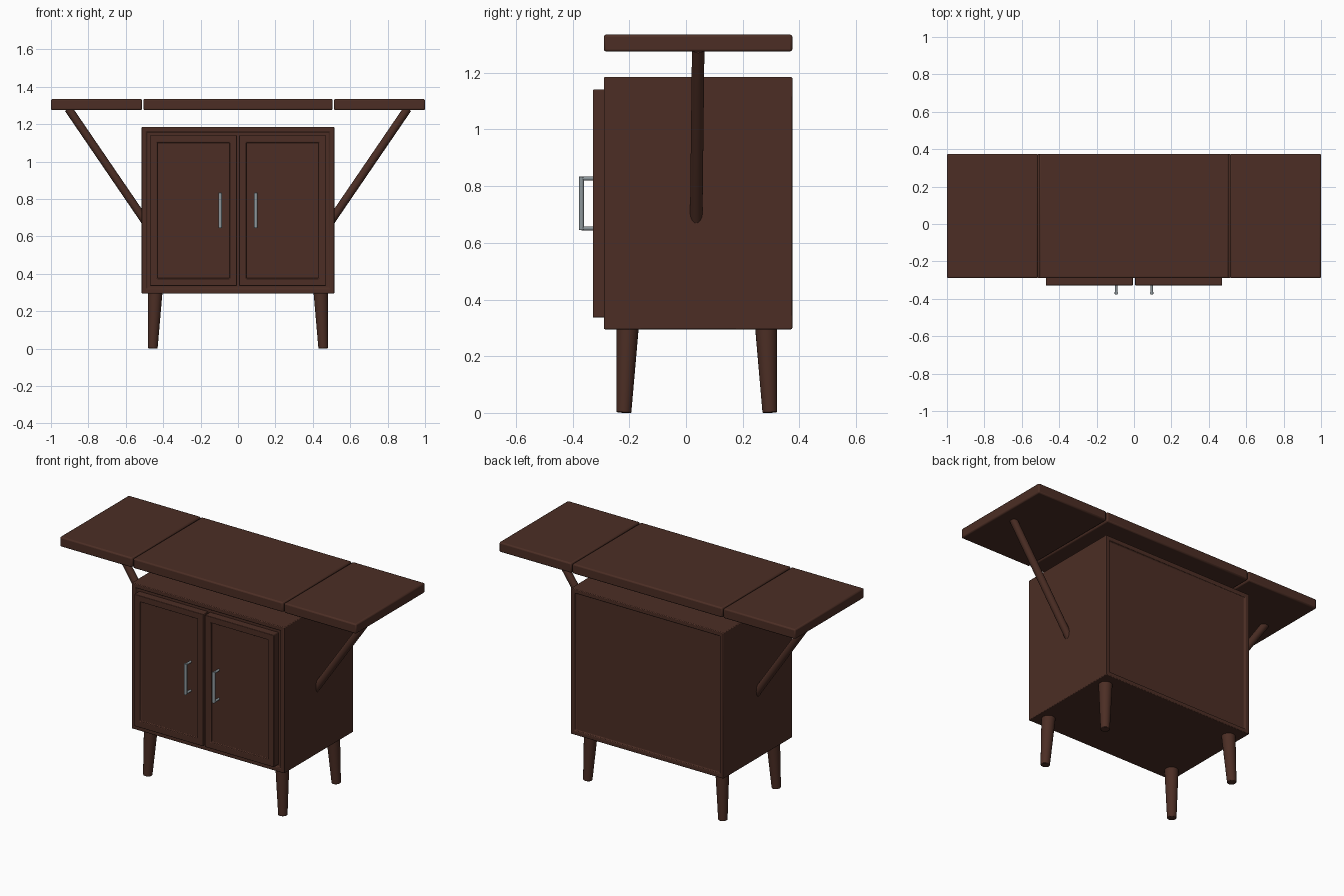
import bpy, bmesh
from mathutils import Vector

cube = bpy.data.objects.get("Cube")
if cube:
    bpy.data.objects.remove(cube, do_unlink=True)


def material(name, rgb, metallic=0.0):
    m = bpy.data.materials.new(name)
    m.use_nodes = True
    m.diffuse_color = (*rgb, 1)
    node = next(n for n in m.node_tree.nodes if n.type == "BSDF_PRINCIPLED")
    node.inputs["Base Color"].default_value = (*rgb, 1)
    node.inputs["Metallic"].default_value = metallic
    return m


wood = material("dark_brown_wood", (0.072, 0.027, 0.018))
steel = material("grey_steel", (0.27, 0.31, 0.33))


def finish(name, bm, mat, bevel=0.0):
    mesh = bpy.data.meshes.new(name)
    bmesh.ops.recalc_face_normals(bm, faces=bm.faces)
    bm.to_mesh(mesh)
    bm.free()
    mesh.materials.append(mat)
    obj = bpy.data.objects.new(name, mesh)
    bpy.context.collection.objects.link(obj)
    if bevel:
        mod = obj.modifiers.new("soft_edges", "BEVEL")
        mod.width, mod.segments = bevel, 2
    bpy.ops.object.select_all(action="DESELECT")
    obj.select_set(True)
    bpy.context.view_layer.objects.active = obj
    bpy.ops.object.shade_smooth_by_angle()
    return obj


def box(name, lo, hi, mat, bevel=0.0, recess=None):
    """Box between two corners; recess = (face directions along y, border, depth)."""
    lo, hi = Vector(lo), Vector(hi)
    bm = bmesh.new()
    bmesh.ops.create_cube(bm, size=1)
    for v in bm.verts:
        v.co = (lo + hi) / 2 + v.co * (hi - lo)
    if recess:
        sides, border, depth = recess
        bm.normal_update()
        for s in sides:
            face = max(bm.faces, key=lambda f: f.normal.y * s * f.calc_area())
            bmesh.ops.inset_region(bm, faces=[face], thickness=border)
            bmesh.ops.inset_region(bm, faces=[face], thickness=0.003, depth=-depth)
    return finish(name, bm, mat, bevel)


def rod(name, start, end, r1, r2, mat, bevel=0.0):
    """Round bar that may taper, running from start to end."""
    start, end = Vector(start), Vector(end)
    axis = end - start
    bm = bmesh.new()
    bmesh.ops.create_cone(bm, cap_ends=True, segments=24, radius1=r1,
                          radius2=r2, depth=axis.length)
    turn = axis.to_track_quat("Z", "Y")
    for v in bm.verts:
        v.co = turn @ v.co + (start + end) / 2
    return finish(name, bm, mat, bevel)


FRONT, BACK = -0.29, 0.375

# Cabinet body with shallow recesses front and back
box("cabinet_body", (-0.515, FRONT, 0.295), (0.515, BACK, 1.185), wood,
    0.004, ((-1, 1), 0.036, 0.01))

# Three-part worktop
box("top_centre", (-0.506, FRONT, 1.275), (0.506, BACK, 1.335), wood, 0.008)

for side, label in ((1, "left"), (-1, "right")):
    # Folding leaf and its diagonal brace
    xs = sorted((side * 0.513, side))
    box(label + "_leaf", (xs[0], FRONT, 1.275), (xs[1], BACK, 1.335), wood, 0.008)
    rod(label + "_brace", (side * 0.492, 0.036, 0.675),
        (side * 0.907, 0.043, 1.283), 0.022, 0.022, wood)

    # Door with a recessed panel
    xs = sorted((side * 0.006, side * 0.471))
    box(label + "_door", (xs[0], -0.328, 0.336), (xs[1], -0.278, 1.141), wood,
        0.003, ((-1,), 0.053, 0.01))

    # Pull handle
    hx = side * 0.095
    rod(label + "_handle_bar", (hx, -0.369, 0.645), (hx, -0.369, 0.834),
        0.009, 0.009, steel, 0.002)
    for z, level in ((0.651, "lower"), (0.827, "upper")):
        rod(f"{label}_handle_{level}_post", (hx, -0.322, z), (hx, -0.369, z),
            0.007, 0.007, steel)

    # Tapered legs with upright outer edges
    for name, y, lean in (("front", -0.206, -0.013), ("back", 0.283, 0.013)):
        rod(f"{label}_{name}_leg", (side * 0.456, y + lean, 0.001),
            (side * 0.443, y, 0.3), 0.026, 0.039, wood, 0.003)
